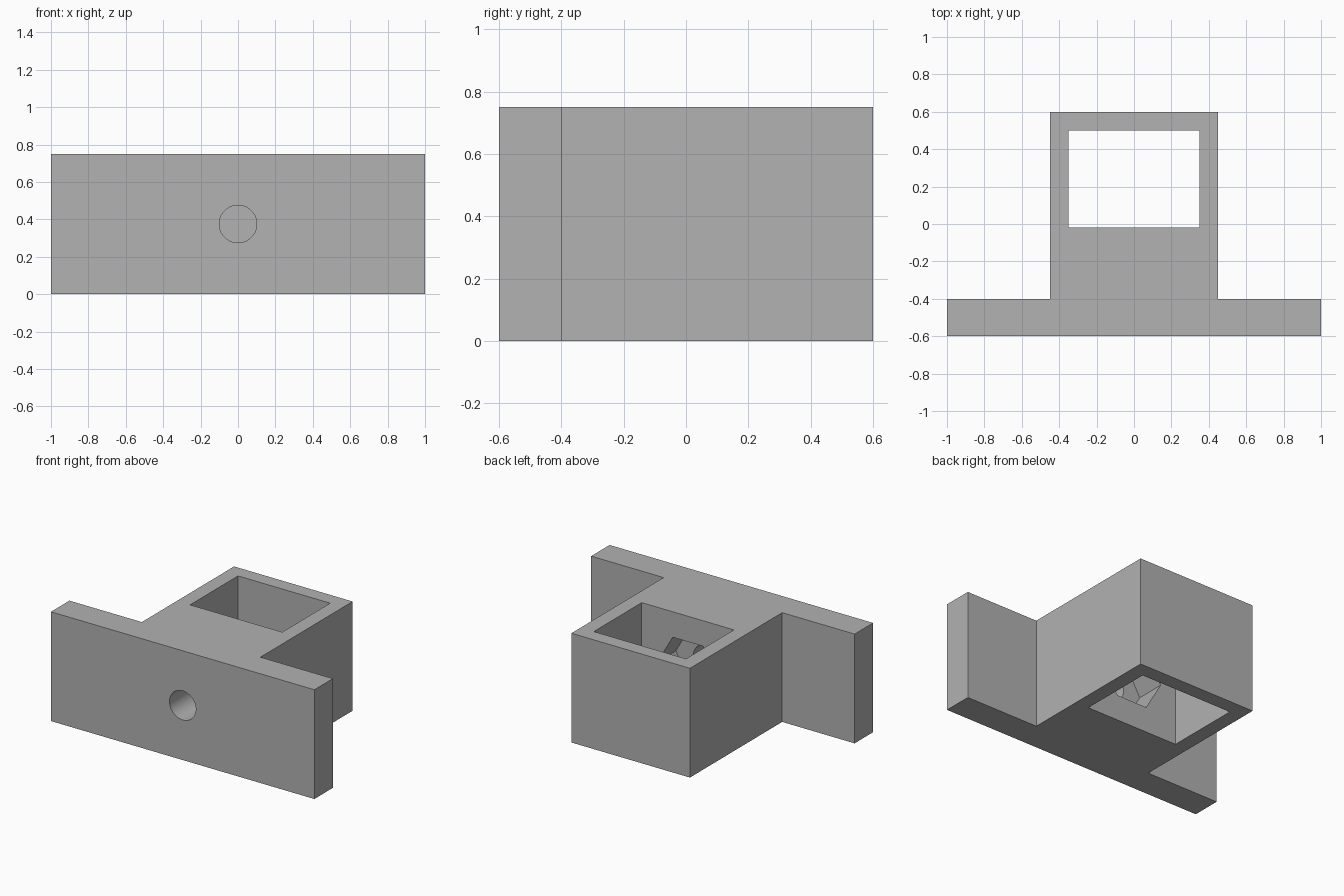
import bpy
import bmesh
import math
from mathutils import Matrix

HEIGHT = 0.75
MID = HEIGHT / 2

cube = bpy.data.objects.get("Cube")
if cube:
    bpy.data.objects.remove(cube, do_unlink=True)

grey = bpy.data.materials.new("plain grey")
grey.use_nodes = True
colour = (0.445, 0.445, 0.445, 1)
grey.diffuse_color = colour
grey.node_tree.nodes["Principled BSDF"].inputs["Base Color"].default_value = colour


def make_object(name, bm):
    """Turn a bmesh into a grey object in the scene."""
    bmesh.ops.recalc_face_normals(bm, faces=bm.faces)
    mesh = bpy.data.meshes.new(name)
    bm.to_mesh(mesh)
    bm.free()
    mesh.materials.append(grey)
    obj = bpy.data.objects.new(name, mesh)
    bpy.context.collection.objects.link(obj)
    return obj


def upright_prism(name, outline, z0, z1):
    """Extrude a plan outline straight up."""
    bm = bmesh.new()
    face = bm.faces.new([bm.verts.new((x, y, z0)) for x, y in outline])
    top = bmesh.ops.extrude_face_region(bm, geom=[face])["geom"]
    verts = [v for v in top if isinstance(v, bmesh.types.BMVert)]
    bmesh.ops.translate(bm, verts=verts, vec=(0, 0, z1 - z0))
    return make_object(name, bm)


def level_prism(name, sides, radius, y0, y1, turn):
    """Regular prism lying along y at mid height."""
    bm = bmesh.new()
    place = (Matrix.Translation((0, (y0 + y1) / 2, MID))
             @ Matrix.Rotation(math.pi / 2, 4, "X")
             @ Matrix.Rotation(turn, 4, "Z"))
    bmesh.ops.create_cone(bm, cap_ends=True, segments=sides, radius1=radius,
                          radius2=radius, depth=y1 - y0, matrix=place)
    return make_object(name, bm)


# T-shaped body: front plate with a block behind it
half = [(1, -0.6), (1, -0.4), (0.45, -0.4), (0.45, 0.6)]
body = upright_prism("mounting_block", half + [(-x, y) for x, y in reversed(half)], 0, HEIGHT)

# Cutters: rectangular shaft, hexagonal nut recess, round bolt hole
shaft = upright_prism("shaft_cutter", [(0.35, -0.02), (0.35, 0.5), (-0.35, 0.5), (-0.35, -0.02)],
                      -0.1, HEIGHT + 0.1)
# Hexagon has flats at the top and bottom, 0.4 apart
recess = level_prism("nut_recess_cutter", 6, 0.2 / math.cos(math.pi / 6), -0.22, 0.1, math.pi / 2)
hole = level_prism("bolt_hole_cutter", 64, 0.1, -0.7, 0.2, 0)

# A hexagon corner must point sideways
if max(v.co.z for v in recess.data.vertices) > MID + 0.21:
    recess.data.transform(Matrix.Translation((0, 0, MID)) @ Matrix.Rotation(math.pi / 6, 4, "Y")
                          @ Matrix.Translation((0, 0, -MID)))

bpy.ops.object.select_all(action="DESELECT")
body.select_set(True)
bpy.context.view_layer.objects.active = body
for cutter in (shaft, recess, hole):
    cut = body.modifiers.new(cutter.name, "BOOLEAN")
    cut.operation = "DIFFERENCE"
    cut.solver = "EXACT"
    cut.object = cutter
    bpy.ops.object.modifier_apply(modifier=cut.name)
    bpy.data.objects.remove(cutter, do_unlink=True)

bpy.ops.object.shade_smooth_by_angle(angle=math.radians(30))
